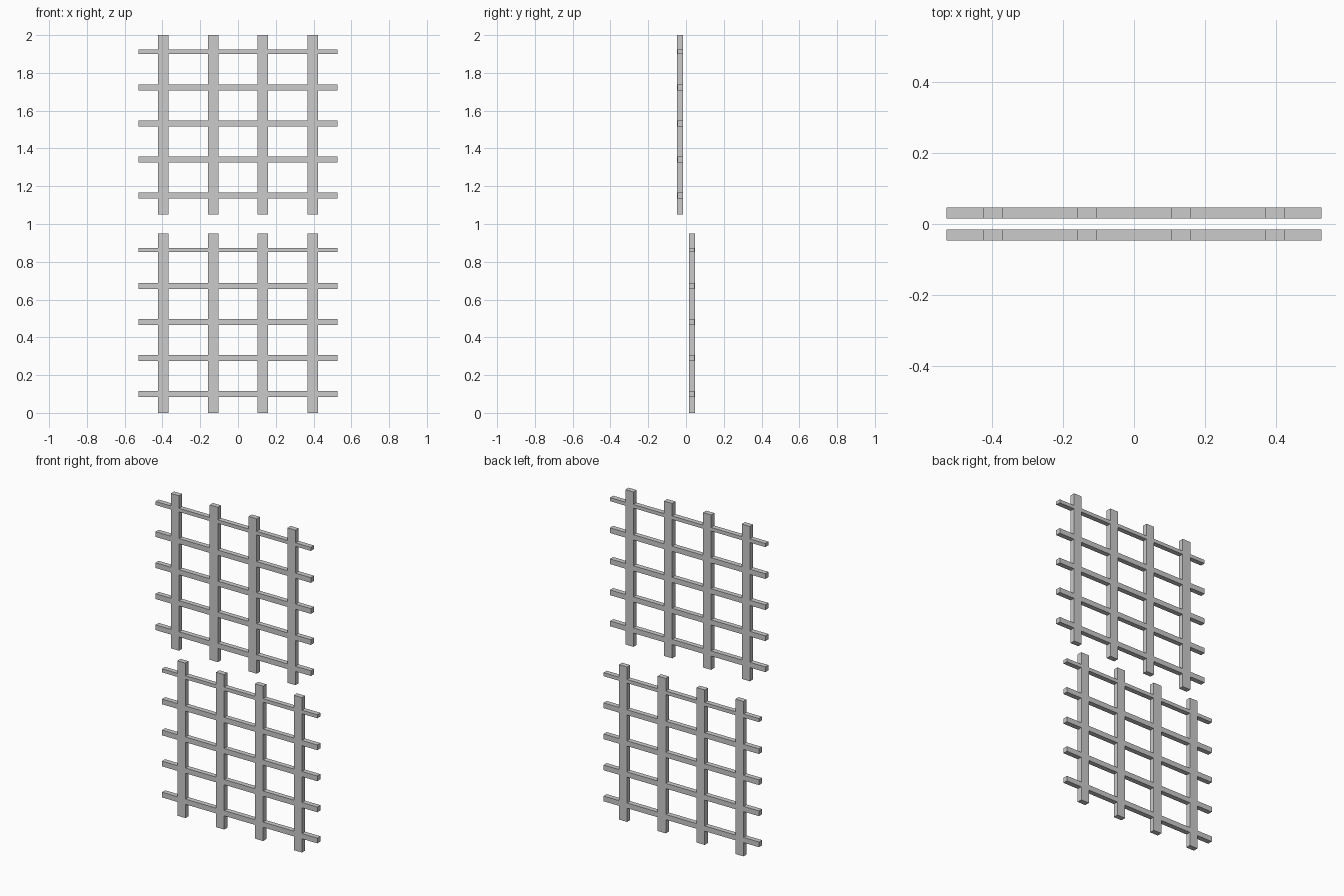
import bpy

if "Cube" in bpy.data.objects:
    bpy.data.objects.remove(bpy.data.objects["Cube"])


def bar(name, size, loc):
    bpy.ops.mesh.primitive_cube_add(size=1, location=loc)
    ob = bpy.context.object
    ob.name = name
    ob.scale = size
    bpy.ops.object.transform_apply(location=False, rotation=False, scale=True)
    return ob


DEPTH = 0.031
HEIGHT = 0.95


def lattice(name, y, z0):
    # Upright bars
    for i, x in enumerate((-0.395, -0.132, 0.132, 0.395)):
        bar(f"{name}_upright_{i + 1}", (0.055, DEPTH, HEIGHT), (x, y, z0 + HEIGHT / 2))
    # Cross bars, the top one is thinner; a hair shallower to avoid coplanar faces
    for i in range(5):
        h = 0.022 if i == 4 else 0.032
        bar(f"{name}_crossbar_{i + 1}", (1.054, DEPTH - 0.0006, h),
            (0, y, z0 + 0.1 + 0.1905 * i))


# Two sliding panels, the upper one in front
lattice("lower_panel", 0.031, 0.0)
lattice("upper_panel", -0.031, 1.05)
